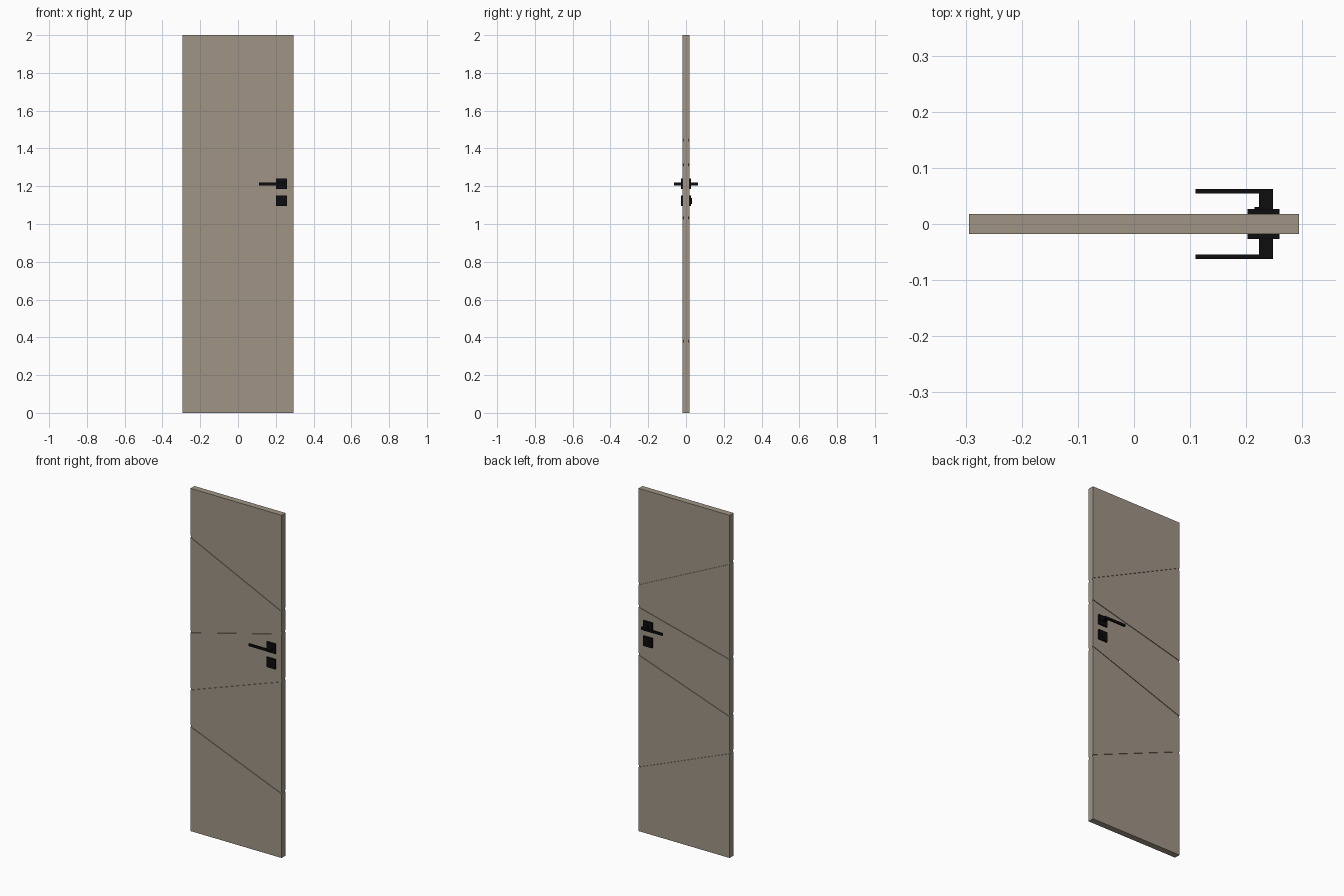
import bpy, bmesh, math
from mathutils import Matrix

if "Cube" in bpy.data.objects:
    bpy.data.objects.remove(bpy.data.objects["Cube"])


def material(name, col):
    m = bpy.data.materials.new(name)
    m.diffuse_color = (*col, 1)
    m.use_nodes = True
    m.node_tree.nodes["Principled BSDF"].inputs["Base Color"].default_value = m.diffuse_color
    return m


TAUPE = material("taupe_paint", (0.35, 0.30, 0.235))
BLACK = material("black_metal", (0.004, 0.004, 0.004))


def finish(name, bm, mat):
    bmesh.ops.recalc_face_normals(bm, faces=bm.faces)
    me = bpy.data.meshes.new(name)
    bm.to_mesh(me)
    bm.free()
    me.materials.append(mat)
    ob = bpy.data.objects.new(name, me)
    bpy.context.collection.objects.link(ob)
    return ob


def box(name, x, y, z, mat):
    bm = bmesh.new()
    bmesh.ops.create_cube(bm, size=1)
    for v in bm.verts:
        for i, (a, b) in enumerate((x, y, z)):
            v.co[i] = a if v.co[i] < 0 else b
    return finish(name, bm, mat)


W, T, DEPTH, GW = 0.2945, 0.018, 0.004, 0.013

# door leaf
door = box("door_leaf", (-W, W), (-T, T), (0, 2), TAUPE)

# slanted grooves, cut into both faces (left height, right height)
grooves = [(1.72, 1.443), (1.163, 1.313), (0.829, 1.034), (0.615, 0.379)]
cutters = []
for zl, zr in grooves:
    for s in (-1, 1):
        c = box("groove_cutter", (-W - 0.01, W + 0.01),
                sorted((s * (T - DEPTH), s * (T + 0.02))), (-GW / 2, GW / 2), TAUPE)
        slope = (zr - zl) / (2 * W)
        for v in c.data.vertices:   # shear to the slant
            v.co.z += (zl + zr) / 2 + slope * v.co.x
        c.hide_render = True
        cutters.append(c)
        mod = door.modifiers.new("groove", 'BOOLEAN')
        mod.operation = 'DIFFERENCE'
        mod.solver = 'EXACT'
        mod.object = c
dg = bpy.context.evaluated_depsgraph_get()
cut = bpy.data.meshes.new_from_object(door.evaluated_get(dg))
door.modifiers.clear()
door.data = cut
for c in cutters:
    bpy.data.objects.remove(c)

# lever handles and lock plates on both sides
for s, side in ((-1, "front"), (1, "back")):
    plate_y = sorted((s * (T - 0.001), s * 0.027))
    box(side + "_handle_rose", (0.202, 0.259), plate_y, (1.184, 1.241), BLACK)
    box(side + "_lock_plate", (0.202, 0.259), plate_y, (1.094, 1.151), BLACK)

    # L-shaped lever
    pts = [(0.223, 0.027), (0.248, 0.027), (0.248, 0.0625),
           (0.110, 0.0625), (0.110, 0.0545), (0.223, 0.0545)]
    bm = bmesh.new()
    f = bm.faces.new([bm.verts.new((x, s * y, 1.205)) for x, y in pts])
    ext = bmesh.ops.extrude_face_region(bm, geom=[f])["geom"]
    bmesh.ops.translate(bm, vec=(0, 0, 0.014),
                        verts=[g for g in ext if isinstance(g, bmesh.types.BMVert)])
    finish(side + "_lever", bm, BLACK)

# low round thumb turn on the back lock plate
bm = bmesh.new()
bmesh.ops.create_cone(bm, cap_ends=True, segments=24, radius1=0.016, radius2=0.016, depth=0.004,
                      matrix=Matrix.Translation((0.2305, 0.0285, 1.1225))
                      @ Matrix.Rotation(math.pi / 2, 4, 'X'))
finish("thumb_turn", bm, BLACK)
